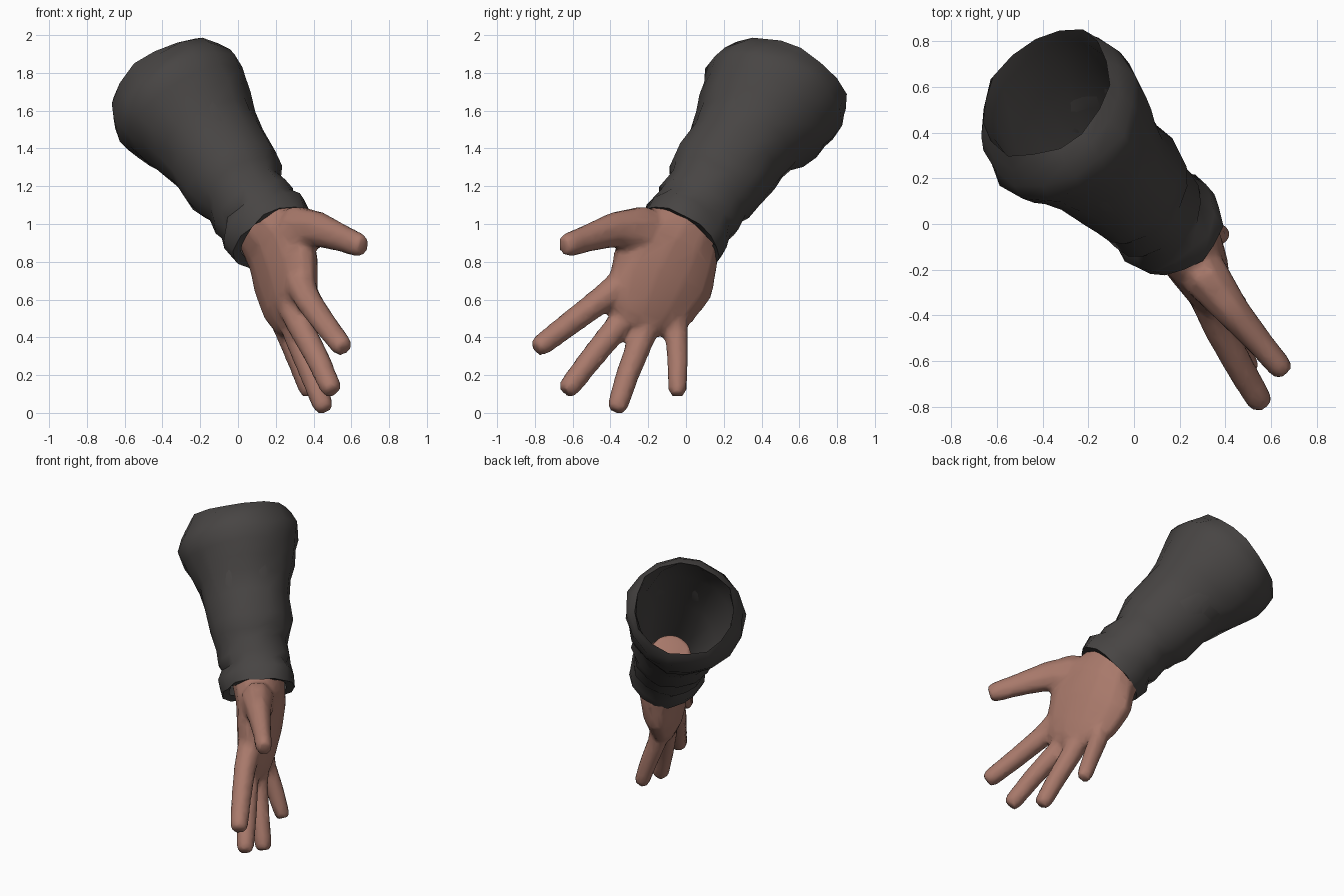
import bpy, bmesh, math, random
from mathutils import Vector

random.seed(4)
cube = bpy.data.objects.get("Cube")
if cube:
    bpy.data.objects.remove(cube)


def material(name, rgb):
    m = bpy.data.materials.new(name)
    m.use_nodes = True
    m.diffuse_color = (*rgb, 1)
    bsdf = m.node_tree.nodes["Principled BSDF"]
    bsdf.inputs["Base Color"].default_value = (*rgb, 1)
    bsdf.inputs["Roughness"].default_value = 0.9
    return m


skin = material("warm skin", (0.39, 0.19, 0.145))
cloth = material("charcoal cloth", (0.064, 0.059, 0.057))


def loft(name, mat, rings, wide, sides, tangent=None, jitter=0.0, caps=True):
    """Skin a tube through rings of (centre, half width, half thickness)."""
    bm = bmesh.new()
    centres = [Vector(r[0]) for r in rings]
    loops = []
    for i, (c, a, b) in enumerate(rings):
        t = tangent or (centres[min(i + 1, len(rings) - 1)] - centres[max(i - 1, 0)]).normalized()
        u = (wide - wide.dot(t) * t).normalized()
        v = t.cross(u)
        loop = []
        for k in range(sides):
            ang = math.tau * (k + 0.5) / sides
            p = centres[i] + u * a * math.cos(ang) + v * b * math.sin(ang)
            p += Vector([random.uniform(-jitter, jitter) for _ in range(3)])
            loop.append(bm.verts.new(p))
        loops.append(loop)
    for lo, hi in zip(loops, loops[1:]):
        for k in range(sides):
            n = (k + 1) % sides
            bm.faces.new((lo[k], lo[n], hi[n], hi[k]))
    if caps:
        bm.faces.new(loops[0])
        bm.faces.new(loops[-1])
    bmesh.ops.recalc_face_normals(bm, faces=bm.faces)
    mesh = bpy.data.meshes.new(name)
    bm.to_mesh(mesh)
    bm.free()
    mesh.materials.append(mat)
    ob = bpy.data.objects.new(name, mesh)
    bpy.context.collection.objects.link(ob)
    return ob


def select(objects):
    bpy.ops.object.select_all(action="DESELECT")
    for ob in objects:
        ob.select_set(True)
    bpy.context.view_layer.objects.active = objects[0]


# Sleeve: creased outer wall, rim that folds inward at the top, then the lining
cuff = Vector((0.17, -0.02, 0.95))
rim = Vector((-0.345, 0.485, 1.71))
axis = (rim - cuff).normalized()
up = (Vector((0, 0, 1)) - axis.z * axis).normalized()
side = up.cross(axis)
if side.y < 0:
    side = -side
profile = [(-0.01, 0.19), (-0.02, 0.235), (0.06, 0.245), (0.12, 0.215), (0.17, 0.235), (0.26, 0.222),
           (0.31, 0.25), (0.40, 0.268), (0.54, 0.275), (0.66, 0.295), (0.75, 0.335), (0.84, 0.365),
           (0.91, 0.385), (0.98, 0.38), (1.05, 0.352), (1.1, 0.318), (1.02, 0.322), (0.8, 0.32), (0.5, 0.255),
           (0.2, 0.2), (0.06, 0.165)]
rings = [(cuff.lerp(rim, t) + side * max(0, t - 0.92) * 0.2 - up * max(0, t - 0.95) * 0.2, r, r)
         for t, r in profile]
sleeve = loft("sleeve", cloth, rings, Vector((1, 0, 0)), 16, tangent=axis, jitter=0.011, caps=False)
select([sleeve])
bpy.ops.object.shade_smooth_by_angle(angle=math.radians(50))

# Palm, running from inside the cuff to the knuckles
across = Vector((0.36, -0.82, 0.45)).normalized()
palm = [((0.03, 0.12, 1.17), 0.13, 0.13), ((0.145, 0.01, 1.0), 0.2, 0.17),
        ((0.225, -0.065, 0.87), 0.275, 0.155), ((0.255, -0.125, 0.73), 0.305, 0.138),
        ((0.28, -0.19, 0.58), 0.262, 0.115), ((0.3, -0.22, 0.49), 0.205, 0.085),
        ((0.305, -0.235, 0.44), 0.15, 0.055)]
hand = [loft("hand", skin, palm, across, 12)]

# Fingers: knuckle, two joints and a blunt tip
fingers = {
    "index": (0.07, [(0.325, -0.33, 0.69), (0.375, -0.46, 0.59), (0.46, -0.62, 0.47), (0.545, -0.765, 0.36)]),
    "middle": (0.069, [(0.29, -0.27, 0.56), (0.33, -0.36, 0.46), (0.42, -0.5, 0.29), (0.488, -0.615, 0.14)]),
    "ring": (0.067, [(0.28, -0.18, 0.52), (0.32, -0.24, 0.38), (0.39, -0.31, 0.2), (0.448, -0.36, 0.045)]),
    "little": (0.061, [(0.23, -0.06, 0.56), (0.26, -0.05, 0.42), (0.32, -0.045, 0.27), (0.37, -0.045, 0.13)]),
}
for name, (r, pts) in fingers.items():
    rings = [(p, r * s, r * s) for p, s in zip(pts, (1.2, 1.04, 0.95, 0.86))]
    end = Vector(pts[3]) + (Vector(pts[3]) - Vector(pts[2])).normalized() * 0.04
    rings.append((end, r * 0.65, r * 0.65))
    hand.append(loft(name, skin, rings, across, 8))

# Thumb, swelling out of the heel of the palm
thumb = [((0.23, -0.08, 0.91), 0.1, 0.1), ((0.32, -0.24, 0.965), 0.14, 0.11),
         ((0.43, -0.38, 0.97), 0.098, 0.08), ((0.55, -0.52, 0.925), 0.076, 0.062),
         ((0.635, -0.62, 0.89), 0.068, 0.056), ((0.66, -0.65, 0.88), 0.055, 0.045)]
hand.append(loft("thumb", skin, thumb, Vector((0, 0, 1)), 8))

# Fuse the hand into one soft, low-poly skin
select(hand)
bpy.ops.object.join()
fuse = hand[0].modifiers.new("fuse", "REMESH")
fuse.mode = "VOXEL"
fuse.voxel_size = 0.018
fuse.use_smooth_shade = True
soften = hand[0].modifiers.new("soften", "SMOOTH")
soften.factor = 0.5
soften.iterations = 4
simplify = hand[0].modifiers.new("simplify", "DECIMATE")
simplify.ratio = 0.2
